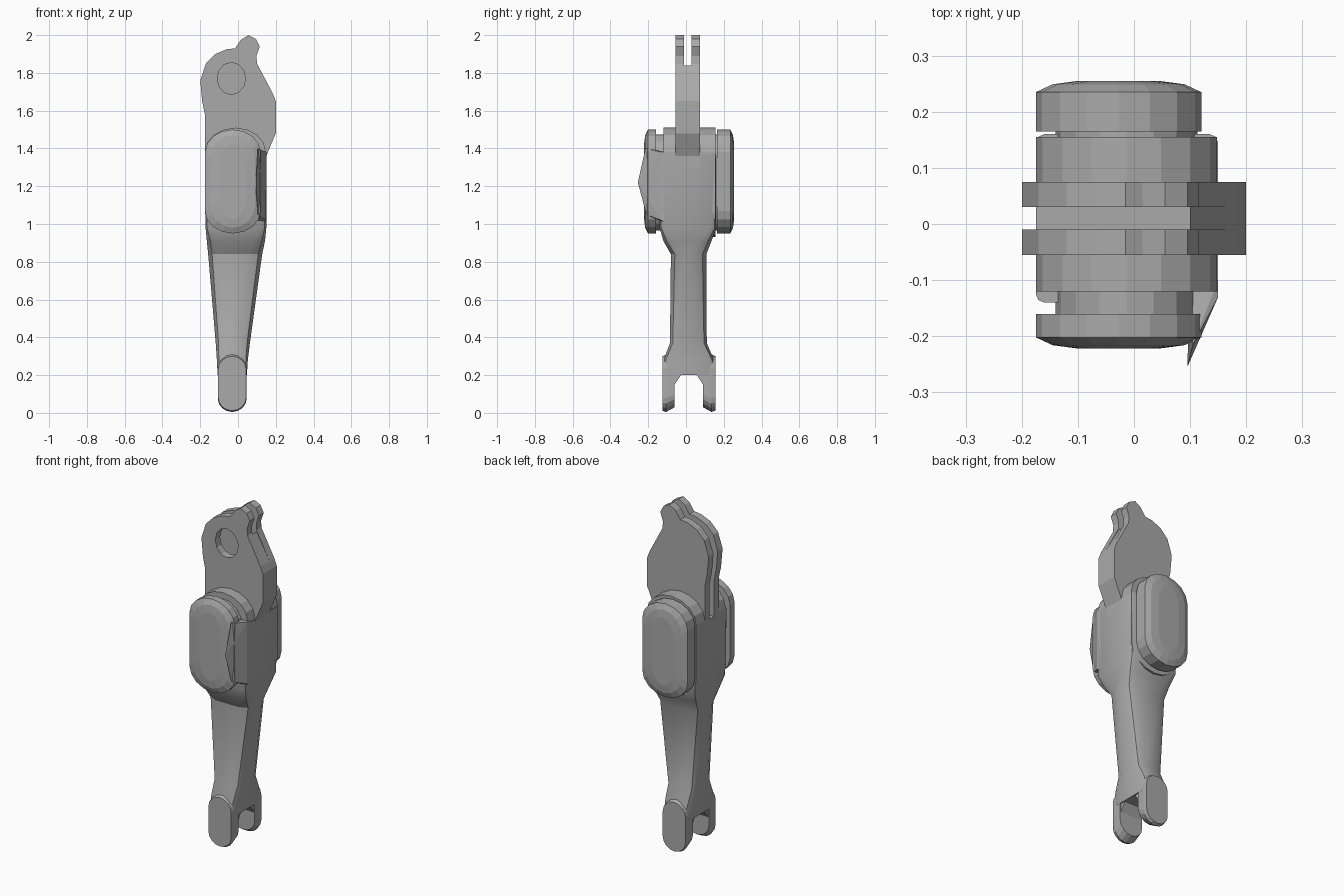
import bpy, bmesh, math

if "Cube" in bpy.data.objects:
    bpy.data.objects.remove(bpy.data.objects["Cube"])

GREY = (0.4, 0.4, 0.4, 1)
steel = bpy.data.materials.new("grey_steel")
steel.use_nodes = True
steel.diffuse_color = GREY
steel.node_tree.nodes["Principled BSDF"].inputs["Base Color"].default_value = GREY


def finish(name, bm):
    bmesh.ops.recalc_face_normals(bm, faces=bm.faces)
    mesh = bpy.data.meshes.new(name)
    bm.to_mesh(mesh)
    bm.free()
    mesh.materials.append(steel)
    ob = bpy.data.objects.new(name, mesh)
    bpy.context.collection.objects.link(ob)
    return ob


def loft(name, rings):
    """Skin a list of equal-length closed rings and cap both ends."""
    bm = bmesh.new()
    rows = [[bm.verts.new(p) for p in ring] for ring in rings]
    n = len(rows[0])
    for a, b in zip(rows, rows[1:]):
        for i in range(n):
            j = (i + 1) % n
            bm.faces.new((a[i], a[j], b[j], b[i]))
    bm.faces.new(rows[0])
    bm.faces.new(rows[-1])
    return finish(name, bm)


def at_y(outline, y):
    return [(x, y, z) for x, z in outline]


def plate(name, outline, y0, y1):
    return loft(name, [at_y(outline, y0), at_y(outline, y1)])


def capsule(x0, x1, z0, z1, rise, inset=0.0, n=8):
    """Upright slot shape with elliptical ends."""
    x0, x1, z0, z1 = x0 + inset, x1 - inset, z0 + inset, z1 - inset
    cx, r = (x0 + x1) / 2, (x1 - x0) / 2
    angles = [math.pi * i / n for i in range(n + 1)]
    top = [(cx + r * math.cos(a), z1 - rise + rise * math.sin(a)) for a in angles]
    low = [(cx - r * math.cos(a), z0 + rise - rise * math.sin(a)) for a in angles]
    return top + low


def section(z, x0, x1, y0, y1, c):
    """Horizontal rectangle with chamfered corners."""
    return [(x, y, z) for x, y in (
        (x0 + c, y0), (x1 - c, y0), (x1 - c * .3, y0 + c * .3), (x1, y0 + c),
        (x1, y1 - c), (x1 - c * .3, y1 - c * .3), (x1 - c, y1), (x0 + c, y1),
        (x0 + c * .3, y1 - c * .3), (x0, y1 - c), (x0, y0 + c), (x0 + c * .3, y0 + c * .3))]


# Twin upper plates with an ear, joined by a web along one edge
lug = [(.15, 1.36), (.2, 1.48), (.2, 1.65), (.185, 1.69), (.1, 1.85), (.098, 1.89),
       (.115, 1.94), (.095, 1.98), (.055, 2.0), (.015, 1.975), (-.015, 1.93),
       (-.06, 1.925), (-.12, 1.9), (-.17, 1.85), (-.2, 1.76), (-.19, 1.65),
       (-.175, 1.58), (-.175, 1.3), (.15, 1.3)]
front_plate = plate("front_lug_plate", lug, -.055, -.01)
plate("back_lug_plate", lug, .03, .075)
plate("lug_web", [(.1, 1.3), (.1, 1.84), (.185, 1.69), (.2, 1.65), (.2, 1.48), (.15, 1.36), (.15, 1.3)],
      -.012, .032)

# Pin hole in the front plate
hole = [(-.035 + .075 * math.cos(math.tau * i / 12), 1.77 + .085 * math.sin(math.tau * i / 12))
        for i in range(12)]
cutter = plate("hole_cutter", hole, -.1, .01)
cutter.hide_render = True
cut = front_plate.modifiers.new("pin_hole", "BOOLEAN")
cut.operation, cut.object, cut.solver = "DIFFERENCE", cutter, "EXACT"
bpy.context.view_layer.objects.active = front_plate
bpy.ops.object.modifier_apply(modifier=cut.name)
bpy.data.objects.remove(cutter)

# Central block flowing down into the tapered shank and the fork crown
shank = loft("shank", [
    section(.2, -.108, .047, -.12, .15, .03),
    section(.28, -.112, .052, -.118, .148, .035),
    section(.37, -.118, .063, -.085, .11, .05),
    section(.84, -.158, .128, -.08, .108, .07),
    section(.91, -.165, .143, -.12, .135, .06),
    section(.98, -.172, .15, -.14, .16, .03),
    section(1.37, -.175, .15, -.14, .16, .015)])

# Rounded side lobes, recessed necks and outer pads
lobe = (-.175, .148, .93, 1.51, .13)
pad = (-.175, .12, .95, 1.5, .12)
for name, inner, neck, outer, face in (("front", -.054, -.12, -.16, -.222),
                                       ("back", .074, .155, .165, .255)):
    s = 1 if face > 0 else -1
    plate(name + "_lobe", capsule(*lobe), inner, neck)
    plate(name + "_neck", capsule(*lobe, inset=.035), neck - s * .01, outer + s * .01)
    loft(name + "_pad", [
        at_y(capsule(*pad), outer), at_y(capsule(*pad), face - s * .02),
        at_y(capsule(*pad, inset=.03), face - s * .006),
        at_y(capsule(*pad, inset=.075), face)])

# Pointed gusset beside the front pad
bm = bmesh.new()
for p in ((.15, -.1, 1.38), (.15, -.1, 1.0), (.15, -.13, 1.38), (.148, -.13, 1.02),
          (.095, -.255, 1.22), (.105, -.215, 1.4), (.105, -.21, 1.05),
          (.1, -.1, 1.38), (.1, -.1, 1.0)):
    bm.verts.new(p)
bmesh.ops.convex_hull(bm, input=bm.verts)
finish("front_gusset", bm)

# Fork prongs with rounded ends, and haunches that arch the gap
for name, out, inn, arch in (("front", -.125, -.06, -.02), ("back", .155, .09, .05)):
    mid = out + (inn - out) * .3
    loft(name + "_prong", [
        at_y(capsule(-.105, .043, .012, .3, .07), out),
        at_y(capsule(-.107, .046, .005, .31, .07), mid),
        at_y(capsule(-.107, .046, .03, .31, .07), inn)])
    loft(name + "_haunch", [
        [(x, inn, .15), (x, arch, .21), (x, inn, .21)] for x in (-.1, .04)])

# Smooth the rounded shank, keep hard edges elsewhere
bpy.ops.object.select_all(action="DESELECT")
shank.select_set(True)
bpy.context.view_layer.objects.active = shank
bpy.ops.object.shade_smooth_by_angle(angle=math.radians(28))
